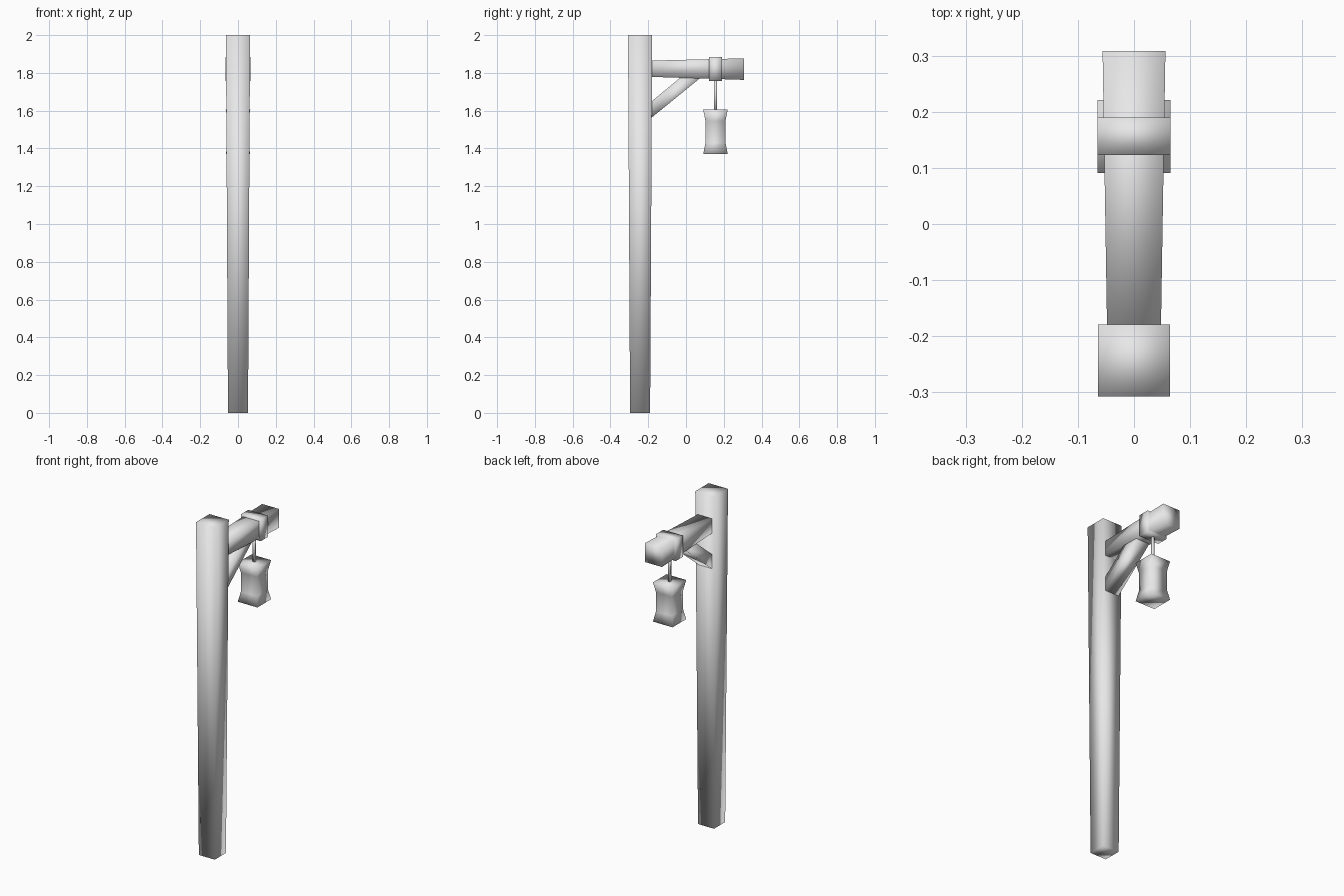
import bpy, bmesh
from mathutils import Vector

cube = bpy.data.objects.get("Cube")
if cube:
    bpy.data.objects.remove(cube, do_unlink=True)

grey = bpy.data.materials.new("plain_grey")
grey.use_nodes = True
grey.diffuse_color = (0.8, 0.8, 0.8, 1)
grey.node_tree.nodes["Principled BSDF"].inputs["Base Color"].default_value = (0.8, 0.8, 0.8, 1)

X, Y, Z = Vector((1, 0, 0)), Vector((0, 1, 0)), Vector((0, 0, 1))


def timber(name, sections, u, v):
    """Loft rectangles (centre y, centre z, half u, half v) into a smooth capped bar."""
    bm = bmesh.new()
    rings = []
    for y, z, a, b in sections:
        centre = Vector((0, y, z))
        rings.append([bm.verts.new(centre + u * a * i + v * b * j)
                      for i, j in ((-1, -1), (1, -1), (1, 1), (-1, 1))])
    for low, high in zip(rings, rings[1:]):
        for k in range(4):
            n = (k + 1) % 4
            bm.faces.new((low[k], low[n], high[n], high[k]))
    bm.faces.new(rings[0][::-1])
    bm.faces.new(rings[-1])
    bmesh.ops.recalc_face_normals(bm, faces=bm.faces)
    for face in bm.faces:
        face.smooth = True
    mesh = bpy.data.meshes.new(name)
    bm.to_mesh(mesh)
    bm.free()
    mesh.materials.append(grey)
    obj = bpy.data.objects.new(name, mesh)
    bpy.context.collection.objects.link(obj)
    return obj


# Upright post, slightly wider at the top
timber("post", [(-0.243, 0, 0.053, 0.053), (-0.243, 2, 0.064, 0.064)], X, Y)

# Horizontal arm, flaring toward its free end
timber("arm", [(-0.186, 1.822, 0.048, 0.043), (0.308, 1.82, 0.056, 0.057)], X, Z)

# Diagonal brace with ends cut flush to the post and the arm
timber("brace", [(-0.186, 1.603, 0.045, 0.043), (0.025, 1.775, 0.045, 0.0)], X, Z)
brace = bpy.data.objects["brace"]
for vert in brace.data.vertices:
    if vert.co.z > 1.7:
        vert.co.y = 0.078 if vert.index in (4, 5) else -0.03

# Collar around the arm
timber("collar", [(0.123, 1.82, 0.065, 0.064), (0.19, 1.82, 0.065, 0.064)], X, Z)

# Thin hanging rod
timber("rod", [(0.156, 1.59, 0.007, 0.007), (0.156, 1.77, 0.007, 0.007)], X, Y)

# Lantern with a pinched waist
timber("lantern", [(0.156, 1.37, 0.065, 0.065), (0.156, 1.43, 0.053, 0.053),
                   (0.156, 1.545, 0.053, 0.053), (0.156, 1.605, 0.065, 0.065)], X, Y)
